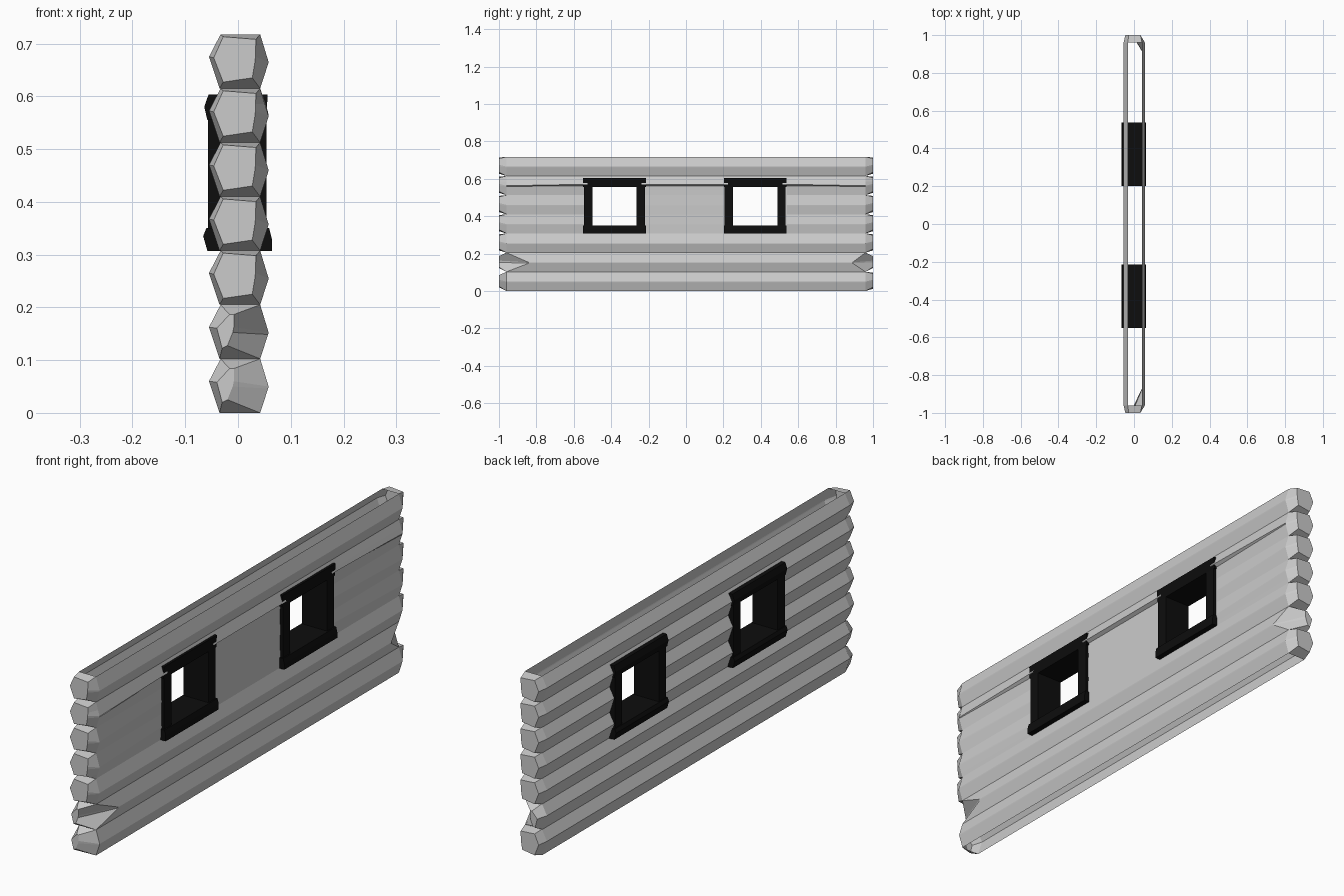
import bpy, bmesh
from mathutils import Vector

cube = bpy.data.objects.get("Cube")
if cube:
    bpy.data.objects.remove(cube)


def material(name, rgb):
    mat = bpy.data.materials.new(name)
    mat.use_nodes = True
    mat.diffuse_color = (*rgb, 1)
    mat.node_tree.nodes["Principled BSDF"].inputs["Base Color"].default_value = (*rgb, 1)
    return mat


def finish(name, bm, mat):
    bmesh.ops.recalc_face_normals(bm, faces=bm.faces)
    mesh = bpy.data.meshes.new(name)
    bm.to_mesh(mesh)
    bm.free()
    mesh.materials.append(mat)
    obj = bpy.data.objects.new(name, mesh)
    bpy.context.collection.objects.link(obj)
    return obj


GREY = material("pale grey timber", (0.6, 0.6, 0.6))
BLACK = material("black frame", (0.004, 0.004, 0.004))
PITCH = 0.1025
WINDOWS = {"front": -0.382, "back": 0.37}

# Log outline (x, z): bottom left, bottom right, ridge pair, top right, top left, left ridge
FULL = [(-.035, 0), (.042, 0), (.057, .046), (.058, .05), (.042, PITCH), (-.033, PITCH), (-.055, .06)]
END = [(-.028, .012), (.027, .02), (.032, .05), (.033, .06), (.034, .093), (-.028, .098), (-.046, .058)]
HEWN = [(-.03, .02), (-.02, .025), (-.01, .05), (-.008, .06), (-.008, .084), (-.016, .084), (-.04, .058)]


def with_ridge(lower, upper):
    return FULL[:2] + [lower, upper] + FULL[4:]


FLAT = with_ridge((.043, .046), (.043, .05))
LEDGE = with_ridge((.043, .05), (.057, .058))


def cut_windows(bm):
    """Slice along the opening edges and drop the faces inside."""
    low, high, half = .325, .585, .145
    cuts = [((0, 0, z), (0, 0, 1)) for z in (low, high)]
    cuts += [((0, c + s * half, 0), (0, 1, 0)) for c in WINDOWS.values() for s in (-1, 1)]
    for co, no in cuts:
        bmesh.ops.bisect_plane(bm, geom=bm.verts[:] + bm.edges[:] + bm.faces[:],
                               plane_co=Vector(co), plane_no=Vector(no))
    inside = []
    for f in bm.faces:
        c = f.calc_center_median()
        if low < c.z < high and any(abs(c.y - w) < half for w in WINDOWS.values()):
            inside.append(f)
    bmesh.ops.delete(bm, geom=inside, context="FACES")


def log(index):
    """Hollow log with chamfered ends, open along its top and bottom."""
    windowed = index in (3, 4, 5)
    middle = LEDGE if index == 5 else FLAT
    front = HEWN if index in (0, 1) else END
    back = HEWN if index == 1 else END
    stations = [(-1, front), (-.96, FULL)]
    if windowed:
        stations += [(-.54, middle), (.54, middle)]
    stations += [(.96, FULL), (1, back)]
    bm = bmesh.new()
    rings = [[bm.verts.new((x, y, z + index * PITCH)) for x, z in outline]
             for y, outline in stations]
    if index == 1:
        # Hewn corners run further back along the right ridge
        for ring, y in ((rings[1], -.84), (rings[-2], .89)):
            for v in ring[2:4]:
                v.co.y = y
    last = len(rings) - 2
    for k in range(last + 1):
        a, b = rings[k], rings[k + 1]
        for i in range(len(FULL)):
            if i in (0, 4) and k not in (0, last):
                continue
            j = (i + 1) % len(FULL)
            bm.faces.new((a[i], a[j], b[j], b[i]))
    bm.faces.new(rings[0])
    bm.faces.new(rings[-1])
    if windowed:
        cut_windows(bm)
    finish(f"wall_log_{index + 1}", bm, GREY)


for n in range(7):
    log(n)


def bar(name, outline, y0, y1):
    """Extrude an (x, z) outline along y."""
    bm = bmesh.new()
    face = bm.faces.new([bm.verts.new((x, y0, z)) for x, z in outline])
    out = bmesh.ops.extrude_face_region(bm, geom=[face])
    moved = [g for g in out["geom"] if isinstance(g, bmesh.types.BMVert)]
    bmesh.ops.translate(bm, verts=moved, vec=(0, y1 - y0, 0))
    if not face.is_valid or len(bm.faces) == len(outline) + 1:
        bmesh.ops.holes_fill(bm, edges=bm.edges)
    finish(name, bm, BLACK)


# Window frames: lintel, sill and two jambs each
LINTEL = [(-.058, .555), (.054, .555), (.056, .603), (-.056, .603), (-.064, .58)]
SILL = [(-.058, .307), (.064, .307), (.064, .33), (.059, .35), (-.06, .35), (-.066, .335)]
JAMB = [(-.057, .33), (.054, .33), (.054, .57), (-.057, .57)]
for side, c in WINDOWS.items():
    bar(f"{side}_window_lintel", LINTEL, c - .168, c + .168)
    bar(f"{side}_window_sill", SILL, c - .168, c + .168)
    bar(f"{side}_window_jamb_a", JAMB, c - .163, c - .118)
    bar(f"{side}_window_jamb_b", JAMB, c + .118, c + .163)
